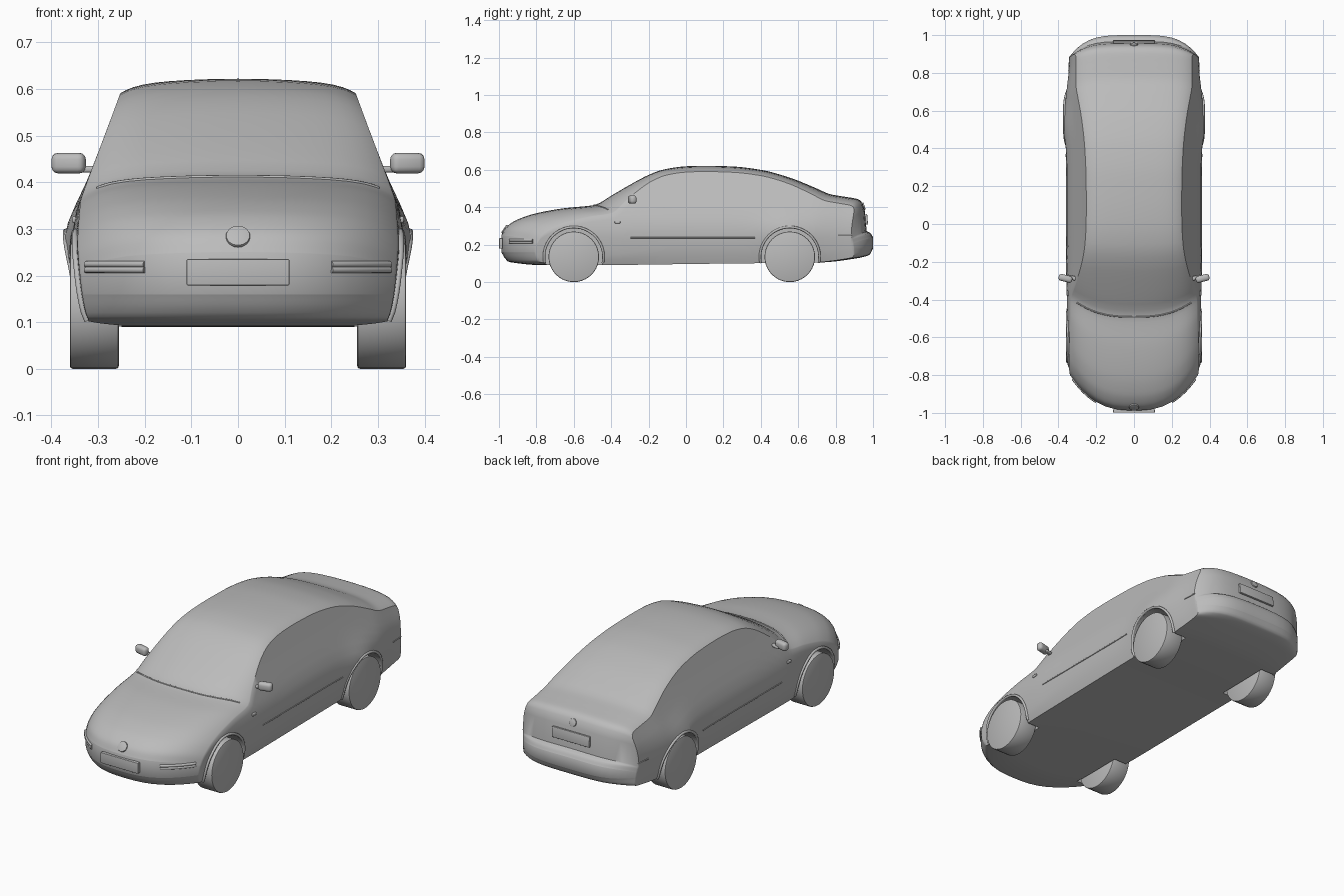
import bpy, bmesh, math
from mathutils import Vector

cube = bpy.data.objects.get("Cube")
if cube:
    bpy.data.objects.remove(cube)

grey = bpy.data.materials.new("plain_grey")
grey.use_nodes = True
colour = (0.5, 0.5, 0.5, 1)
grey.diffuse_color = colour
grey.node_tree.nodes["Principled BSDF"].inputs["Base Color"].default_value = colour


def smooth_curve(*keys):
    """Monotone cubic through (position, value) keys."""
    xs, vs = zip(*keys)
    d = [(vs[i + 1] - vs[i]) / (xs[i + 1] - xs[i]) for i in range(len(xs) - 1)]
    m = [d[0]] + [2 * a * b / (a + b) if a * b > 0 else 0 for a, b in zip(d, d[1:])] + [d[-1]]

    def value(x):
        x = min(max(x, xs[0]), xs[-1])
        i = max(j for j in range(len(d)) if xs[j] <= x)
        h = xs[i + 1] - xs[i]
        t = (x - xs[i]) / h
        return (vs[i] * (1 + 2 * t) * (1 - t) ** 2 + vs[i + 1] * t * t * (3 - 2 * t)
                + h * t * (1 - t) * (m[i] * (1 - t) - m[i + 1] * t))
    return value


# Body guide curves: centre line, floor line, half width by height, plan taper
NOSE, TAIL = -0.987, 1.0
crown = smooth_curve((NOSE, .25), (-.97, .285), (-.94, .312), (-.9, .335), (-.8, .368), (-.65, .395),
                     (-.49, .412), (-.4, .462), (-.3, .52), (-.2, .573), (-.12, .602), (0, .619),
                     (.1, .622), (.25, .618), (.4, .6), (.55, .56), (.7, .5), (.77, .47), (.85, .456),
                     (.92, .443), (.945, .42), (.958, .37), (.967, .27), (.985, .264), (TAIL, .24))
floor = smooth_curve((NOSE, .16), (-.97, .13), (-.945, .107), (-.75, .09), (.3, .1),
                     (.72, .105), (.9, .125), (.98, .145), (TAIL, .18))
flank = smooth_curve((.09, .326), (.13, .342), (.2, .353), (.26, .357), (.33, .348), (.4, .324),
                     (.5, .286), (.6, .249))
taper = smooth_curve((NOSE, .96), (-.75, .98), (-.4, 1), (.7, 1), (.9, .96), (TAIL, .95))
edge_drop = smooth_curve((NOSE, .03), (-.6, .03), (-.2, .016), (.5, .016), (.8, .02), (TAIL, .02))
front_bow = smooth_curve((NOSE, 1), (-.8, .95), (-.49, .55), (-.15, .15), (0, 0))
rear_bow = smooth_curve((.4, 0), (.77, .35), (.92, .45), (TAIL, 1))


def bowed(x, y, z):
    """Wrap the nose and tail round in plan."""
    a = abs(x)
    return Vector((x, y + front_bow(y) * .19 * (a / .34) ** 2.7 - rear_bow(y) * .1 * (a / .33) ** 4, z))


def half_width(y, z):
    haunch = .018 * math.exp(-((y - .555) / .14) ** 2 - ((z - .27) / .08) ** 2)
    return flank(z) * taper(y) + haunch


def shoulder(y):
    return crown(y) - .015 - edge_drop(y)


def on_top(y, t):
    z = crown(y) - .015 * t * t - edge_drop(y) * t ** 8
    return bowed(t * half_width(y, shoulder(y)), y, z)


def on_side(y, z, side):
    return bowed(side * half_width(y, z), y, z)


def add_object(name, bm, angle=35):
    bmesh.ops.recalc_face_normals(bm, faces=bm.faces)
    mesh = bpy.data.meshes.new(name)
    bm.to_mesh(mesh)
    bm.free()
    mesh.materials.append(grey)
    ob = bpy.data.objects.new(name, mesh)
    bpy.context.collection.objects.link(ob)
    soften(ob, angle)
    return ob


def soften(ob, angle=35):
    bpy.ops.object.select_all(action='DESELECT')
    ob.select_set(True)
    bpy.context.view_layer.objects.active = ob
    bpy.ops.object.shade_smooth_by_angle(angle=math.radians(angle))


def box(name, centre, size, bevel, tilt=0, yaw=0):
    bm = bmesh.new()
    bmesh.ops.create_cube(bm, size=1)
    bmesh.ops.scale(bm, vec=size, verts=bm.verts)
    bmesh.ops.bevel(bm, geom=bm.edges[:], offset=bevel, segments=3, profile=.5, affect='EDGES')
    ob = add_object(name, bm)
    ob.location, ob.rotation_euler = centre, (tilt, 0, yaw)
    return ob


def disc(name, centre, radius, depth, axis, bevel=0, sides=40):
    bm = bmesh.new()
    bmesh.ops.create_cone(bm, cap_ends=True, segments=sides, radius1=radius, radius2=radius, depth=depth)
    if bevel:
        rims = [e for e in bm.edges if abs(e.verts[0].co.z - e.verts[1].co.z) < 1e-5]
        bmesh.ops.bevel(bm, geom=rims, offset=bevel, segments=2, profile=.5, affect='EDGES')
    ob = add_object(name, bm)
    ob.location = centre
    ob.rotation_euler = Vector(axis).to_track_quat('Z', 'Y').to_euler()
    return ob


def trim(name, points, radius):
    """Thin round moulding along a path."""
    curve = bpy.data.curves.new(name, 'CURVE')
    curve.dimensions = '3D'
    curve.bevel_depth, curve.bevel_resolution, curve.use_fill_caps = radius, 2, True
    line = curve.splines.new('POLY')
    line.points.add(len(points) - 1)
    for p, co in zip(line.points, points):
        p.co = (*co, 1)
    curve.materials.append(grey)
    ob = bpy.data.objects.new(name, curve)
    bpy.context.collection.objects.link(ob)


def spread(a, b, n):
    return [a + (b - a) * i / n for i in range(n + 1)]


# Body shell: lofted cross-sections, closed at nose and tail
ACROSS, DOWN, STATIONS = 20, 10, 84
bm = bmesh.new()
rings = []
for i in range(STATIONS + 1):
    y = NOSE + (TAIL - NOSE) * (1 - math.cos(math.pi * i / STATIONS)) / 2
    ts = [math.sin(a) for a in spread(-math.pi / 2, math.pi / 2, ACROSS)]
    heights = spread(shoulder(y), floor(y), DOWN)[1:-1]
    base = half_width(y, floor(y))
    ring = [on_top(y, t) for t in ts]
    ring += [on_side(y, z, 1) for z in heights]
    ring += [bowed(-t * base, y, floor(y)) for t in ts]
    ring += [on_side(y, z, -1) for z in reversed(heights)]
    rings.append([bm.verts.new(p) for p in ring])
count = len(rings[0])
for a, b in zip(rings, rings[1:]):
    for k in range(count):
        n = (k + 1) % count
        bm.faces.new((a[k], a[n], b[n], b[k]))
low = ACROSS + DOWN
for ring in (rings[0], rings[-1]):
    far = low + ACROSS
    for k in range(1, ACROSS - 1):
        bm.faces.new((ring[k], ring[k + 1], ring[far - k - 1], ring[far - k]))
    bm.faces.new(ring[ACROSS - 1:low + 2])
    bm.faces.new(ring[far - 1:] + ring[:2])
body = add_object("body_shell", bm)

# Wheels, wheel wells and arch lips
for end, axle in (("front", -.6), ("rear", .555)):
    for label, side in (("left", 1), ("right", -1)):
        cutter = disc("well_cutter", (side * .35, axle, .135), .155, .2, (1, 0, 0), sides=48)
        cutter.hide_render = True
        cut = body.modifiers.new("wheel_well", 'BOOLEAN')
        cut.operation, cut.solver, cut.object = 'DIFFERENCE', 'EXACT', cutter
        bpy.context.view_layer.objects.active = body
        bpy.ops.object.modifier_apply(modifier=cut.name)
        bpy.data.objects.remove(cutter)
        disc(f"{end}_{label}_wheel", (side * .308, axle, .135), .135, .105, (1, 0, 0), .006)
        lip = []
        for a in spread(-.2, math.pi + .2, 28):
            y, z = axle + .159 * math.cos(a), .135 + .159 * math.sin(a)
            lip.append(Vector((side * (half_width(y, z) - .002), y, z)))
        trim(f"{end}_{label}_arch_lip", lip, .007)
soften(body)

# Parts repeated on both flanks
for label, side in (("left", 1), ("right", -1)):
    box(f"{label}_mirror", (side * .363, -.288, .441), (.074, .036, .044), .014, yaw=side * .25)
    box(f"{label}_mirror_arm", (side * .325, -.285, .428), (.06, .022, .014), .005, yaw=side * .25)
    box(f"{label}_side_marker", on_side(-.435, .32, side) + Vector((0, -.03, 0)), (.012, .03, .014), .004)
    trim(f"{label}_rub_strip", [on_side(y, .237, side) for y in spread(-.39, .37, 16)], .003)
    trim(f"{label}_bumper_seam", [on_side(y, .252, side) for y in spread(.86, .985, 12)], .003)
    for z in (.212, .224):
        trim(f"{label}_indicator", [bowed(side * x, NOSE, z) for x in spread(.2, .325, 12)], .007)

# Windscreen base, number plates and round badges
trim("cowl_strip", [on_top(-.492, t) for t in spread(-.9, .9, 24)], .004)
box("front_plate", (0, -.99, .207), (.22, .018, .056), .002)
box("rear_plate", (0, .965, .335), (.22, .012, .055), .002, tilt=.08)
disc("front_badge", (0, -.969, .283), .026, .012, (0, -.8, .55), .003)
disc("rear_badge", (0, .95, .405), .02, .01, (0, .95, .3), .003)
